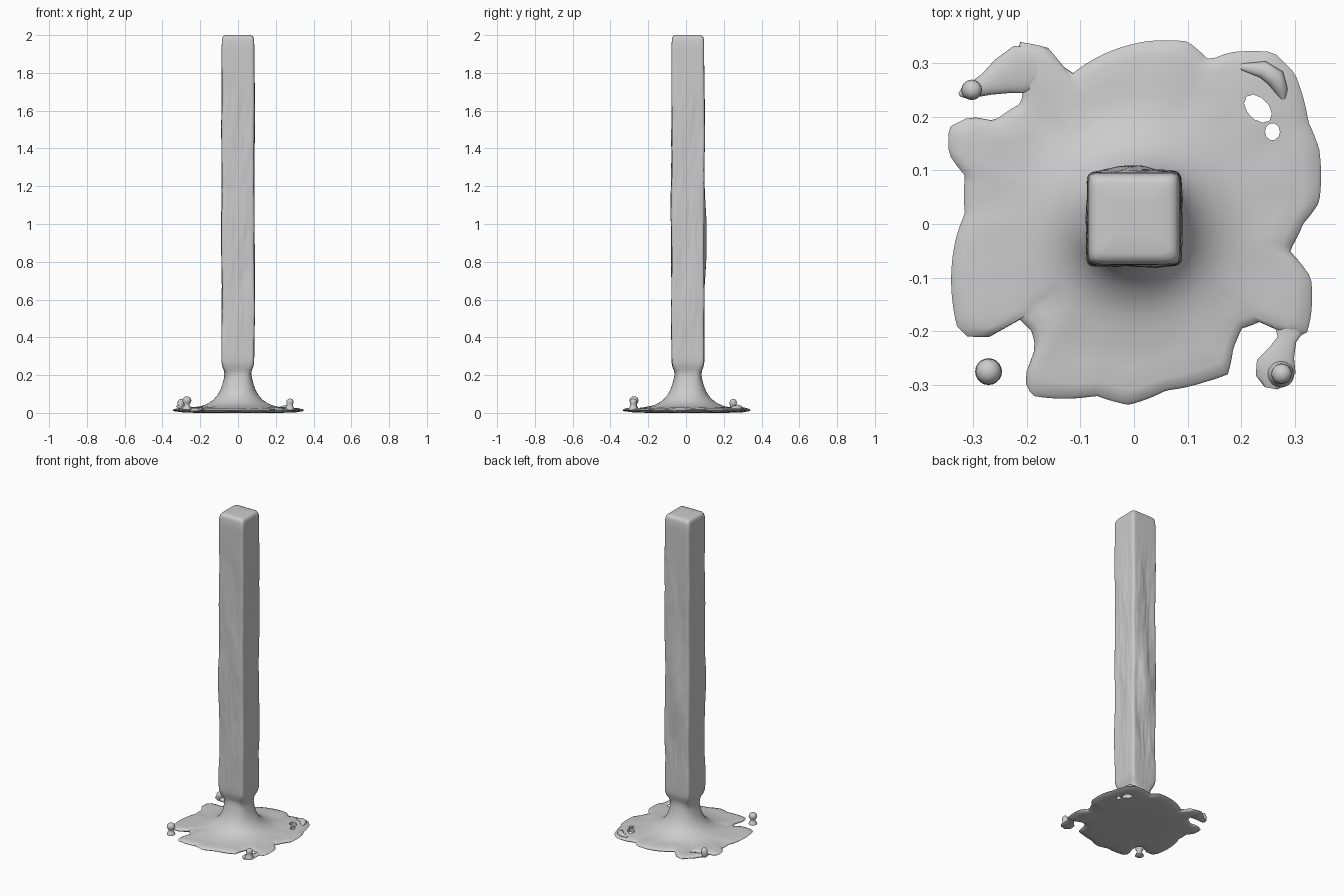
import bpy, bmesh, math
from mathutils import Vector, noise

if "Cube" in bpy.data.objects:
    bpy.data.objects.remove(bpy.data.objects["Cube"])

N = 180

# Ragged outline of the splash sheet, counter-clockwise
EDGE = [(.315, .0), (.345, .04), (.345, .14), (.325, .19), (.30, .28), (.26, .32), (.18, .32),
        (.14, .305), (.10, .34), (.02, .34), (-.06, .315), (-.115, .28), (-.14, .30),
        (-.15, .325), (-.22, .34), (-.205, .26), (-.21, .225), (-.26, .192), (-.305, .20),
        (-.345, .18), (-.345, .13), (-.315, .09), (-.315, .02), (-.33, -.02), (-.33, -.19),
        (-.31, -.21), (-.265, -.21), (-.215, -.175), (-.19, -.2), (-.183, -.23),
        (-.205, -.29), (-.19, -.32), (-.07, -.32), (-.01, -.337), (.06, -.31), (.13, -.295),
        (.175, -.28), (.185, -.23), (.2, -.195), (.235, -.182), (.265, -.2), (.32, -.21),
        (.33, -.17), (.33, -.10), (.29, -.05)]
POLAR = [(math.atan2(y, x) % math.tau, math.hypot(x, y)) for x, y in EDGE]
POLAR.append((math.tau, POLAR[0][1]))


def edge_point(a):
    for (a0, r0), (a1, r1) in zip(POLAR, POLAR[1:]):
        if a0 <= a <= a1:
            r = r0 + (r1 - r0) * (a - a0) / max(a1 - a0, 1e-6)
            return Vector((r * math.cos(a), r * math.sin(a), 0))


def loft(name, rings):
    bm = bmesh.new()
    rows = [[bm.verts.new(p) for p in ring] for ring in rings]
    n = len(rows[0])
    for a, b in zip(rows, rows[1:]):
        for i in range(n):
            bm.faces.new((a[i], a[(i + 1) % n], b[(i + 1) % n], b[i]))
    bm.faces.new(rows[0][::-1])
    bm.faces.new(rows[-1])
    bmesh.ops.recalc_face_normals(bm, faces=bm.faces)
    me = bpy.data.meshes.new(name)
    bm.to_mesh(me)
    bm.free()
    ob = bpy.data.objects.new(name, me)
    bpy.context.collection.objects.link(ob)
    return ob


def smooth(ob):
    bpy.ops.object.select_all(action='DESELECT')
    ob.select_set(True)
    bpy.context.view_layer.objects.active = ob
    bpy.ops.object.shade_smooth_by_angle(angle=math.radians(50))


def column_ring(h, p, z, wobble=0.0):
    ring = []
    for i in range(N):
        a = math.tau * i / N
        c, s = math.cos(a), math.sin(a)
        r = h / (abs(c) ** p + abs(s) ** p) ** (1 / p)
        if wobble:
            q = Vector((c * 1.3, s * 1.3, z * 2.6))
            r += wobble * (.007 * noise.noise(q) + .003 * noise.noise(q * 3.5))
            # long swelling on the back face
            r += wobble * .009 * max(0, s) ** 4 * math.exp(-((z - .95) / .22) ** 4)
        ring.append(Vector((r * c, r * s + .01, z)))
    return ring


def sheet_ring(t, z, inner=.20):
    ring = []
    for i in range(N):
        a = math.tau * i / N
        p0 = Vector((inner * math.cos(a), inner * math.sin(a) + .004, 0))
        p = p0.lerp(edge_point(a), t)
        p.z = z + (.006 * noise.noise(p * 14) * t * (1 - t) * 4)
        ring.append(p)
    return ring


# Column flowing down into the flared sheet, one continuous surface
rings = [sheet_ring(0, 0), sheet_ring(.7, .004), sheet_ring(.96, .009), sheet_ring(1, .014),
         sheet_ring(.96, .020), sheet_ring(.8, .025), sheet_ring(.5, .027), sheet_ring(.25, .029),
         sheet_ring(0, .035)]
for h, p, z in [(.18, 2, .041), (.155, 2, .052), (.13, 2, .070), (.11, 2.1, .092),
                (.094, 2.3, .12), (.083, 2.6, .15), (.075, 3, .18), (.071, 4, .205),
                (.074, 6, .225), (.082, 9, .245), (.086, 12, .27)]:
    rings.append(column_ring(h, p, z, .3 if z > .2 else 0))
for k in range(1, 60):
    z = .27 + k * .0283
    rings.append(column_ring(.0865, 13, z, min(1, k / 5, max(0, (1.85 - z) * 4))))
for h, p, z in [(.085, 12, 1.975), (.082, 11, 1.988), (.077, 10, 1.996), (.066, 9, 2), (.03, 8, 2)]:
    rings.append(column_ring(h, p, z))
column = loft("column_with_splash", rings)

# Holes through the sheet
for x, y, rx, ry, turn in [(.231, .215, .031, .020, -.8), (.258, .172, .014, .016, 0)]:
    rim = []
    for i in range(10):
        a = math.tau * i / 10
        u, v = rx * math.cos(a), ry * math.sin(a)
        rim.append((x + u * math.cos(turn) - v * math.sin(turn),
                    y + u * math.sin(turn) + v * math.cos(turn)))
    cutter = loft("hole_cutter", [[(u, v, z) for u, v in rim] for z in (-.1, .1)])
    cutter.hide_render = True
    mod = column.modifiers.new("hole", 'BOOLEAN')
    mod.object, mod.operation, mod.solver = cutter, 'DIFFERENCE', 'EXACT'
    bpy.context.view_layer.objects.active = column
    bpy.ops.object.modifier_apply(modifier=mod.name)
    bpy.data.objects.remove(cutter)
smooth(column)


# Flattened tongue swept along a path of (x, y, z, half width, half height)
def tongue(name, path):
    rings = []
    for i, (x, y, z, w, h) in enumerate(path):
        a, b = path[max(i - 1, 0)], path[min(i + 1, len(path) - 1)]
        d = Vector((b[0] - a[0], b[1] - a[1], 0)).normalized()
        side = Vector((-d.y, d.x, 0))
        rings.append([Vector((x, y, z)) + side * w * math.cos(k * math.tau / 16)
                      + Vector((0, 0, h * math.sin(k * math.tau / 16))) for k in range(16)])
    smooth(loft(name, rings))


tongue("left_hook", [(-.17, .29, .018, .035, .006), (-.215, .288, .019, .045, .010),
                     (-.245, .275, .021, .034, .011), (-.275, .260, .025, .021, .012),
                     (-.295, .252, .030, .016, .014), (-.318, .244, .034, .010, .010),
                     (-.326, .241, .035, .003, .003)])
tongue("right_lobe", [(.29, -.19, .016, .03, .006), (.285, -.215, .016, .018, .007),
                      (.275, -.24, .017, .025, .008), (.265, -.265, .017, .038, .009),
                      (.258, -.29, .016, .032, .008), (.255, -.306, .015, .012, .003)])


# Upright droplets: foot, waist and round head
def droplet(name, x, y, dx, profile):
    top = profile[-1][1]
    smooth(loft(name, [[(x + dx * z / top + r * math.cos(k * math.tau / 20),
                         y + r * math.sin(k * math.tau / 20), z) for k in range(20)]
                       for r, z in profile]))


droplet("front_left_droplet", -.271, -.275, 0,
        [(.016, .012), (.025, .018), (.022, .027), (.015, .036), (.014, .045), (.021, .055),
         (.024, .065), (.021, .077), (.012, .085), (.003, .087)])
droplet("front_right_droplet", .272, -.279, .004,
        [(.026, .014), (.024, .024), (.018, .034), (.016, .044), (.019, .054), (.018, .065),
         (.011, .073), (.003, .075)])
droplet("back_left_droplet", -.308, .250, .008,
        [(.008, .020), (.016, .028), (.018, .040), (.019, .053), (.017, .065), (.010, .072),
         (.003, .074)])

# Raised ridge at the back right corner
tongue("back_right_ridge", [(.20, .293, .024, .006, .003), (.24, .288, .026, .016, .012),
                            (.264, .272, .026, .018, .018), (.275, .248, .024, .012, .010),
                            (.278, .232, .022, .004, .003)])
